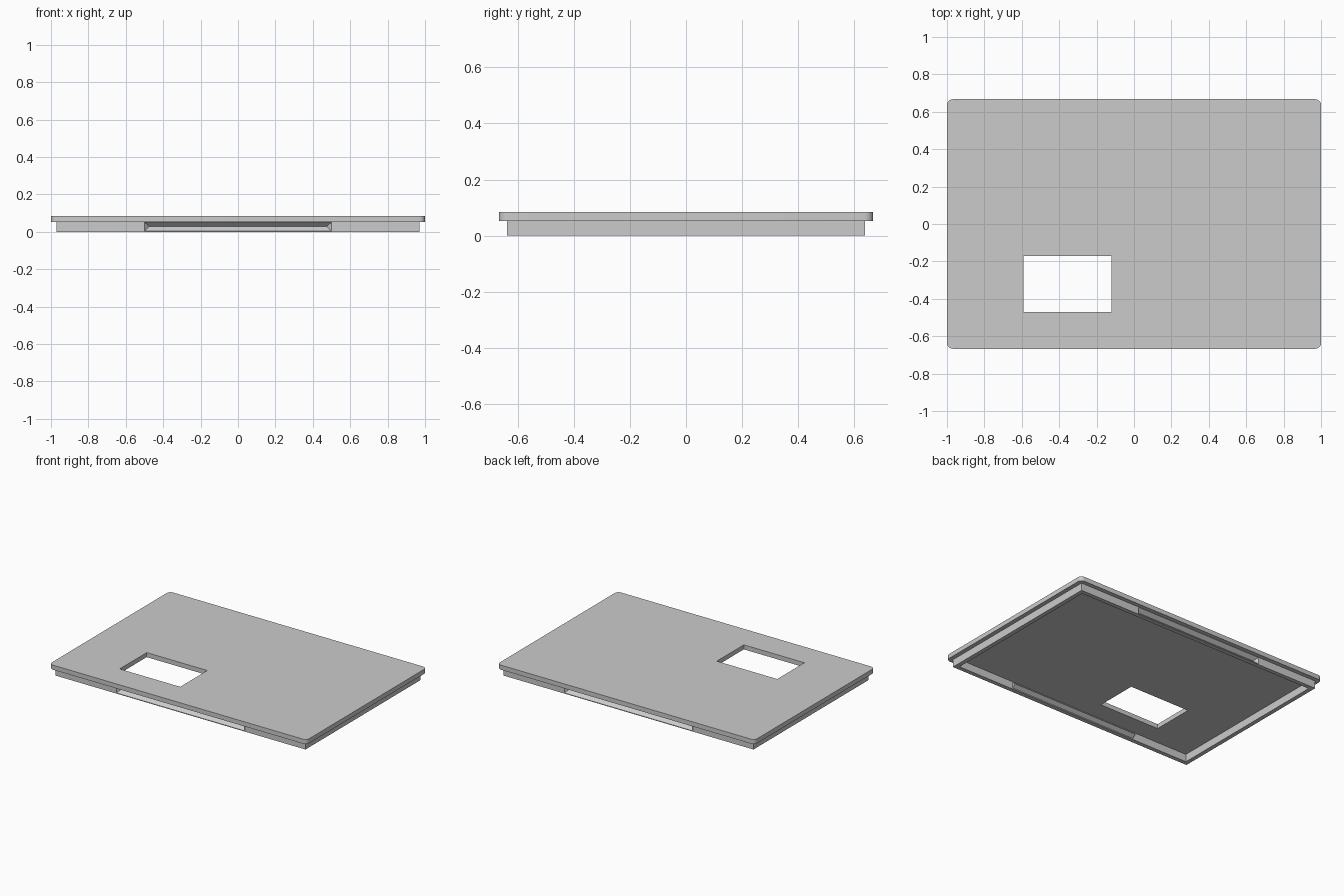
import bpy, bmesh
from mathutils import Vector

cube = bpy.data.objects.get("Cube")
if cube:
    bpy.data.objects.remove(cube, do_unlink=True)

grey = bpy.data.materials.new("mid grey")
grey.use_nodes = True
colour = (0.6, 0.6, 0.6, 1)
grey.diffuse_color = colour
grey.node_tree.nodes["Principled BSDF"].inputs["Base Color"].default_value = colour

HALF_X, HALF_Y = 1.0, 0.667      # plate half size
RIM_X, RIM_Y = 0.97, 0.637       # rim outer half size
WALL, RIM_TOP, TOP = 0.03, 0.053, 0.085
CLIP = 0.5                       # half length of the clip
MID = 0.028                      # height of the clip's crease


def add_object(name, bm):
    bmesh.ops.recalc_face_normals(bm, faces=bm.faces)
    mesh = bpy.data.meshes.new(name)
    bm.to_mesh(mesh)
    bm.free()
    mesh.materials.append(grey)
    obj = bpy.data.objects.new(name, mesh)
    bpy.context.collection.objects.link(obj)
    return obj


def box(name, low, high, corner=0):
    bm = bmesh.new()
    bmesh.ops.create_cube(bm, size=1)
    low, high = Vector(low), Vector(high)
    for v in bm.verts:
        v.co = (low + high) / 2 + v.co * (high - low)
    if corner:
        upright = [e for e in bm.edges
                   if abs(e.verts[0].co.z - e.verts[1].co.z) > 0.001]
        bmesh.ops.bevel(bm, geom=upright, offset=corner, segments=6,
                        profile=0.5, affect='EDGES')
    return add_object(name, bm)


def wedge(name, side, base_y, tip_y, low, high, inset):
    """Ridge along x with a triangular section and ends slanted by inset."""
    bm = bmesh.new()
    for x in (-CLIP, CLIP):
        tip_x = x - inset if x > 0 else x + inset
        for co in ((x, base_y, low), (x, base_y, high), (tip_x, tip_y, MID)):
            bm.verts.new((co[0], co[1] * side, co[2]))
    bmesh.ops.convex_hull(bm, input=bm.verts)
    return add_object(name, bm)


def combine(obj, tool, operation):
    mod = obj.modifiers.new(tool.name, 'BOOLEAN')
    mod.operation = operation
    mod.solver = 'EXACT'
    mod.object = tool
    bpy.context.view_layer.objects.active = obj
    bpy.ops.object.modifier_apply(modifier=mod.name)
    bpy.data.objects.remove(tool, do_unlink=True)


# Top plate with rounded corners and a rectangular window
plate = box("top_plate", (-HALF_X, -HALF_Y, RIM_TOP), (HALF_X, HALF_Y, TOP), 0.03)
window = box("window_cutter", (-0.59, -0.47, 0), (-0.12, -0.17, 0.2))
combine(plate, window, 'DIFFERENCE')

# Rim below the plate
rim = box("rim", (-RIM_X, -RIM_Y, 0), (RIM_X, RIM_Y, RIM_TOP))
inside = box("rim_cutter", (WALL - RIM_X, WALL - RIM_Y, -0.1),
             (RIM_X - WALL, RIM_Y - WALL, 0.2))
combine(rim, inside, 'DIFFERENCE')

# Snap clips on front and back: ridge inside, groove outside
for side in (-1, 1):
    inner = RIM_Y - WALL
    ridge = wedge("clip_ridge", side, inner + 0.005, inner - 0.025, 0.003, 0.052, 0)
    combine(rim, ridge, 'UNION')
    groove = wedge("clip_groove", side, RIM_Y + 0.001, RIM_Y - 0.025, 0.004, 0.052, 0.025)
    combine(rim, groove, 'DIFFERENCE')

# Smooth only the rounded corners
bpy.ops.object.select_all(action='DESELECT')
plate.select_set(True)
bpy.context.view_layer.objects.active = plate
bpy.ops.object.shade_smooth_by_angle(angle=0.6)
